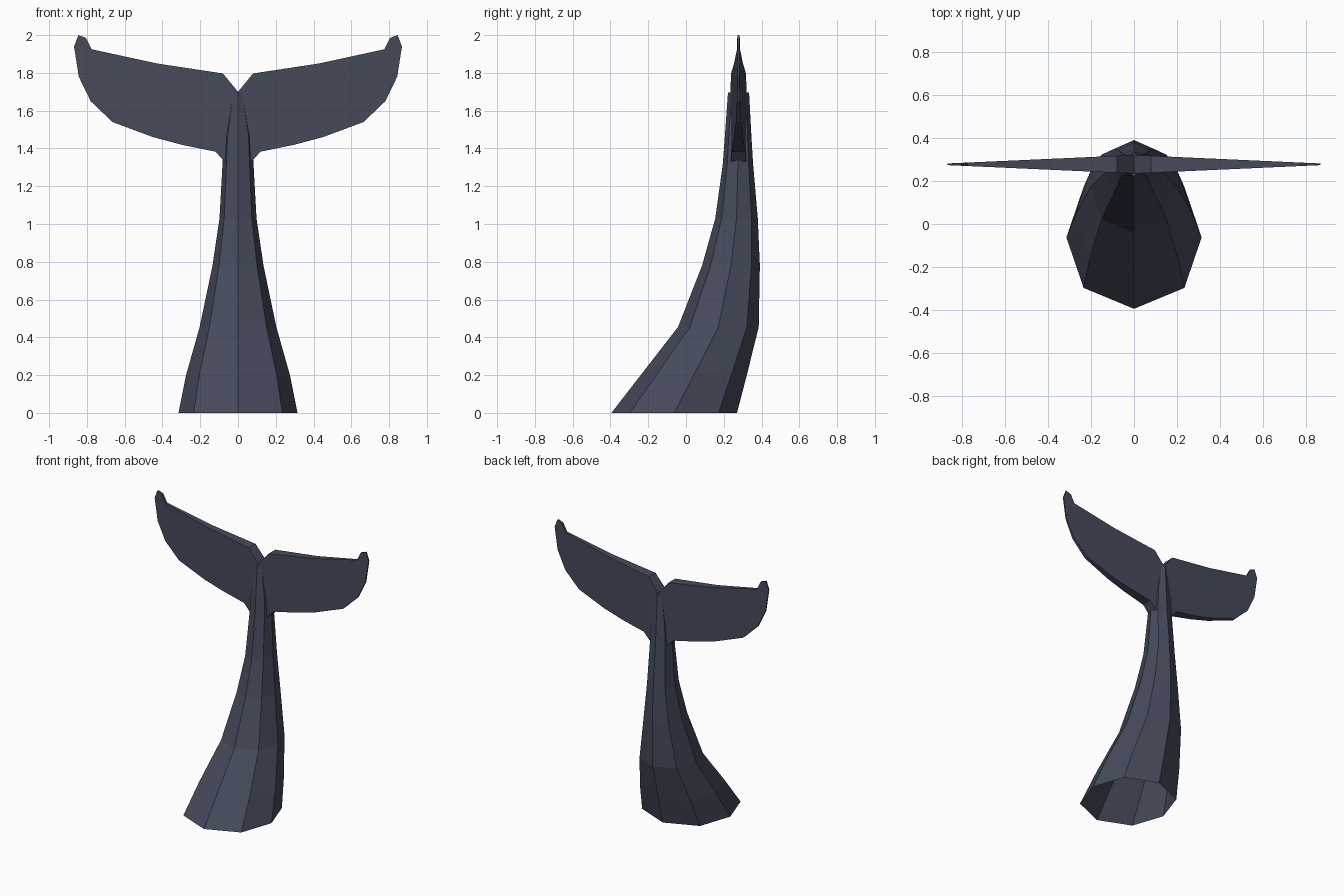
import bpy, bmesh, math

if "Cube" in bpy.data.objects:
    bpy.data.objects.remove(bpy.data.objects["Cube"])

slate = bpy.data.materials.new("dark slate skin")
slate.diffuse_color = (0.060, 0.069, 0.104, 1)
slate.use_nodes = True
slate.node_tree.nodes["Principled BSDF"].inputs["Base Color"].default_value = slate.diffuse_color


def finish(bm, name):
    bmesh.ops.recalc_face_normals(bm, faces=bm.faces)
    mesh = bpy.data.meshes.new(name)
    bm.to_mesh(mesh)
    bm.free()
    mesh.materials.append(slate)
    obj = bpy.data.objects.new(name, mesh)
    bpy.context.collection.objects.link(obj)
    return obj


# Tail stalk: lofted eight-sided rings (z, front y, back y, half width), open below
rings = [(0, -0.395, 0.27, 0.315), (0.2, -0.24, 0.322, 0.275),
         (0.455, -0.042, 0.385, 0.203), (0.78, 0.085, 0.391, 0.135),
         (1.03, 0.155, 0.38, 0.098), (1.32, 0.195, 0.355, 0.082),
         (1.47, 0.206, 0.346, 0.074), (1.695, 0.222, 0.334, 0.032)]
bm = bmesh.new()
loops = []
for z, front, back, half in rings:
    loop = []
    for i in range(8):
        a = i * math.pi / 4
        shape = 0.745 / 0.707 if i % 4 in (1, 3) else 1
        loop.append(bm.verts.new((half * shape * math.sin(a),
                                  (front + back) / 2 - (back - front) / 2 * math.cos(a), z)))
    loops.append(loop)
for low, high in zip(loops, loops[1:]):
    for i in range(8):
        j = (i + 1) % 8
        bm.faces.new((low[i], low[j], high[j], high[i]))
bm.faces.new(loops[-1])
finish(bm, "tail_stalk")

# Flukes: one outline (x, z), thinning towards the tip, mirrored to the other side
outline = [(0, 1.70), (0.08, 1.797), (0.43, 1.85), (0.775, 1.925), (0.805, 1.985),
           (0.845, 2.0), (0.868, 1.94), (0.843, 1.78), (0.78, 1.65), (0.665, 1.54),
           (0.45, 1.46), (0.30, 1.42), (0.12, 1.383), (0.07, 1.33), (0, 1.33)]
MID_Y = 0.278


def fluke(name, side):
    bm = bmesh.new()
    sheets = []
    for d in (-1, 1):
        sheets.append([bm.verts.new((side * x, MID_Y + d * (0.043 - 0.045 * x), z))
                       for x, z in outline])
        bm.faces.new(sheets[-1])
    n = len(outline)
    for i in range(n - 1):      # rim, left open where the halves meet
        if i == n - 2:
            continue
        bm.faces.new((sheets[0][i], sheets[0][i + 1], sheets[1][i + 1], sheets[1][i]))
    a, b = sheets
    bm.faces.new((a[n - 2], a[n - 1], b[n - 1], b[n - 2]))
    finish(bm, name)


fluke("right_fluke", 1)
fluke("left_fluke", -1)
